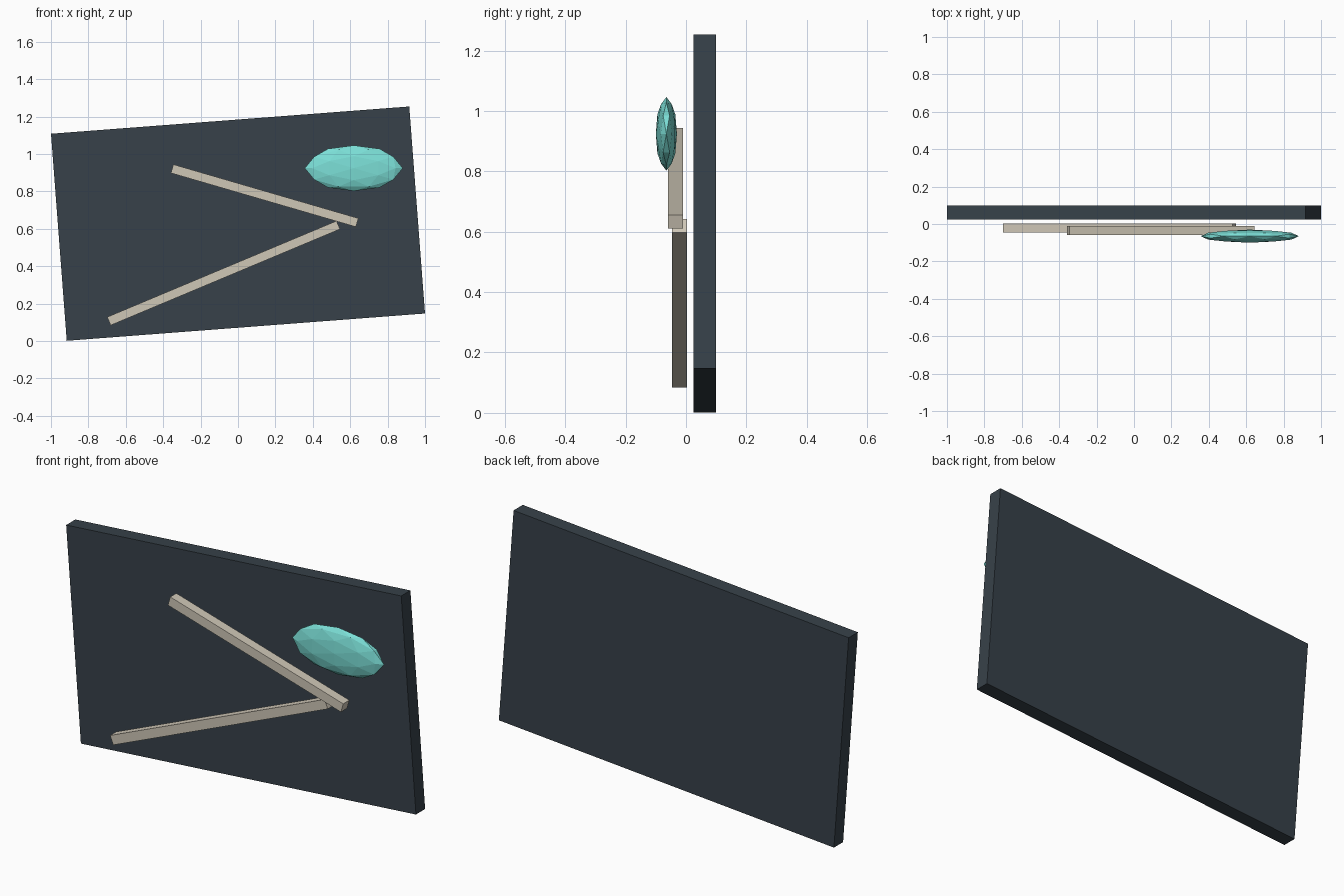
import bpy, bmesh
from math import atan2, hypot, radians
from mathutils import Matrix

if "Cube" in bpy.data.objects:
    bpy.data.objects.remove(bpy.data.objects["Cube"])


def material(name, color):
    m = bpy.data.materials.new(name)
    m.diffuse_color = (*color, 1)
    m.use_nodes = True
    m.node_tree.nodes["Principled BSDF"].inputs["Base Color"].default_value = m.diffuse_color
    return m


def add_object(name, bm, mat):
    mesh = bpy.data.meshes.new(name)
    bm.to_mesh(mesh)
    bm.free()
    mesh.materials.append(mat)
    obj = bpy.data.objects.new(name, mesh)
    bpy.context.collection.objects.link(obj)
    return obj


def box(name, center, size, tilt, mat):
    """Box tilted in the front (xz) plane."""
    bm = bmesh.new()
    bmesh.ops.create_cube(bm, size=1, matrix=Matrix.Diagonal((*size, 1)))
    obj = add_object(name, bm, mat)
    obj.location = center
    obj.rotation_euler = (0, -tilt, 0)
    return obj


def bar(name, start, end, y, mat):
    """Square bar between two (x, z) end points."""
    dx, dz = end[0] - start[0], end[1] - start[1]
    center = ((start[0] + end[0]) / 2, y, (start[1] + end[1]) / 2)
    return box(name, center, (hypot(dx, dz), 0.05, 0.048), atan2(dz, dx), mat)


slate = material("slate", (0.038, 0.053, 0.067))
bone = material("bone", (0.62, 0.57, 0.47))
teal = material("teal", (0.2, 0.74, 0.68))

# Tilted back panel
box("panel", (0, 0.0625, 0.6275), (1.921, 0.075, 1.11), radians(4.35), slate)

# Two hands meeting at the right
bar("upper_bar", (-0.352, 0.921), (0.637, 0.633), -0.035, bone)
bar("lower_bar", (-0.69, 0.106), (0.536, 0.62), -0.021, bone)

# Faceted flat gem, turned so its symmetry axes line up with x, y and z
bm = bmesh.new()
bmesh.ops.create_icosphere(bm, subdivisions=2, radius=1)
bm.transform(Matrix.Diagonal((0.262, 0.035, 0.122, 1)) @ Matrix.Rotation(radians(-31.717), 4, 'Y'))
gem = add_object("gem", bm, teal)
gem.location = (0.619, -0.065, 0.924)
